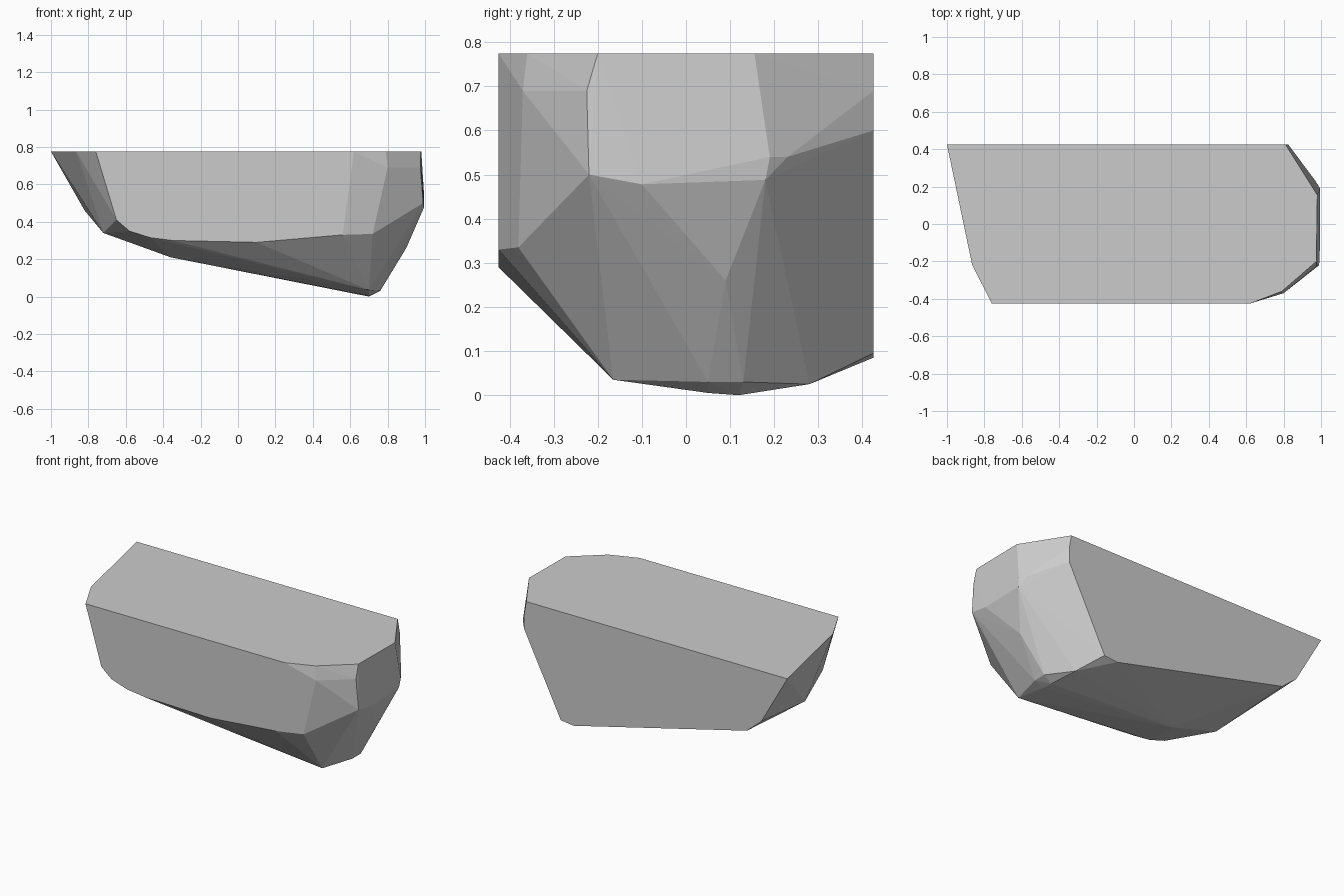
import bpy, bmesh

if "Cube" in bpy.data.objects:
    bpy.data.objects.remove(bpy.data.objects["Cube"])

TOP, HALF = 0.775, 0.425

# flat front and back walls as (x, z) profiles
front = [(-.76, TOP), (-.65, .41), (-.58, .35), (-.47, .315), (-.35, .30),
         (.10, .29), (.56, .33), (.62, TOP)]
back = [(-1, TOP), (-.82, .46), (-.72, .375), (.48, .085), (.57, .095),
        (.825, .60), (.825, .69), (.81, TOP)]
# remaining corners of the flat top as (x, y)
deck = [(-.865, -.22), (.79, -.36), (.975, -.20), (.98, .155)]
# blunt right end
nose = [(.80, -.37, .69), (.72, -.38, .335), (.975, -.225, .69), (.99, -.22, .50),
        (.995, -.10, .478), (.99, .18, .488), (.995, .19, .54), (.97, .23, .54),
        (.90, .09, .26)]
# rounded underside
keel = [(.70, -.165, .035), (.73, -.165, .10), (.70, .05, .005), (.70, .12, 0),
        (.66, .28, .025), (.76, .05, .03), (.76, .13, .03), (.74, .165, .04),
        (-.36, -.10, .21), (-.72, -.15, .34)]

points = [(x, -HALF, z) for x, z in front]
points += [(x, HALF, z) for x, z in back]
points += [(x, y, TOP) for x, y in deck]
points += nose + keel

# faceted solid wrapped around the profiles
bm = bmesh.new()
for p in points:
    bm.verts.new(p)
hull = bmesh.ops.convex_hull(bm, input=bm.verts[:])
junk = {g for g in hull["geom_interior"] + hull["geom_unused"]
        if isinstance(g, bmesh.types.BMVert)}
bmesh.ops.delete(bm, geom=list(junk), context='VERTS')
bmesh.ops.dissolve_limit(bm, angle_limit=0.01, verts=bm.verts[:], edges=bm.edges[:])
bmesh.ops.recalc_face_normals(bm, faces=bm.faces[:])

mesh = bpy.data.meshes.new("faceted_block")
bm.to_mesh(mesh)
bm.free()
block = bpy.data.objects.new("faceted_block", mesh)
bpy.context.collection.objects.link(block)
